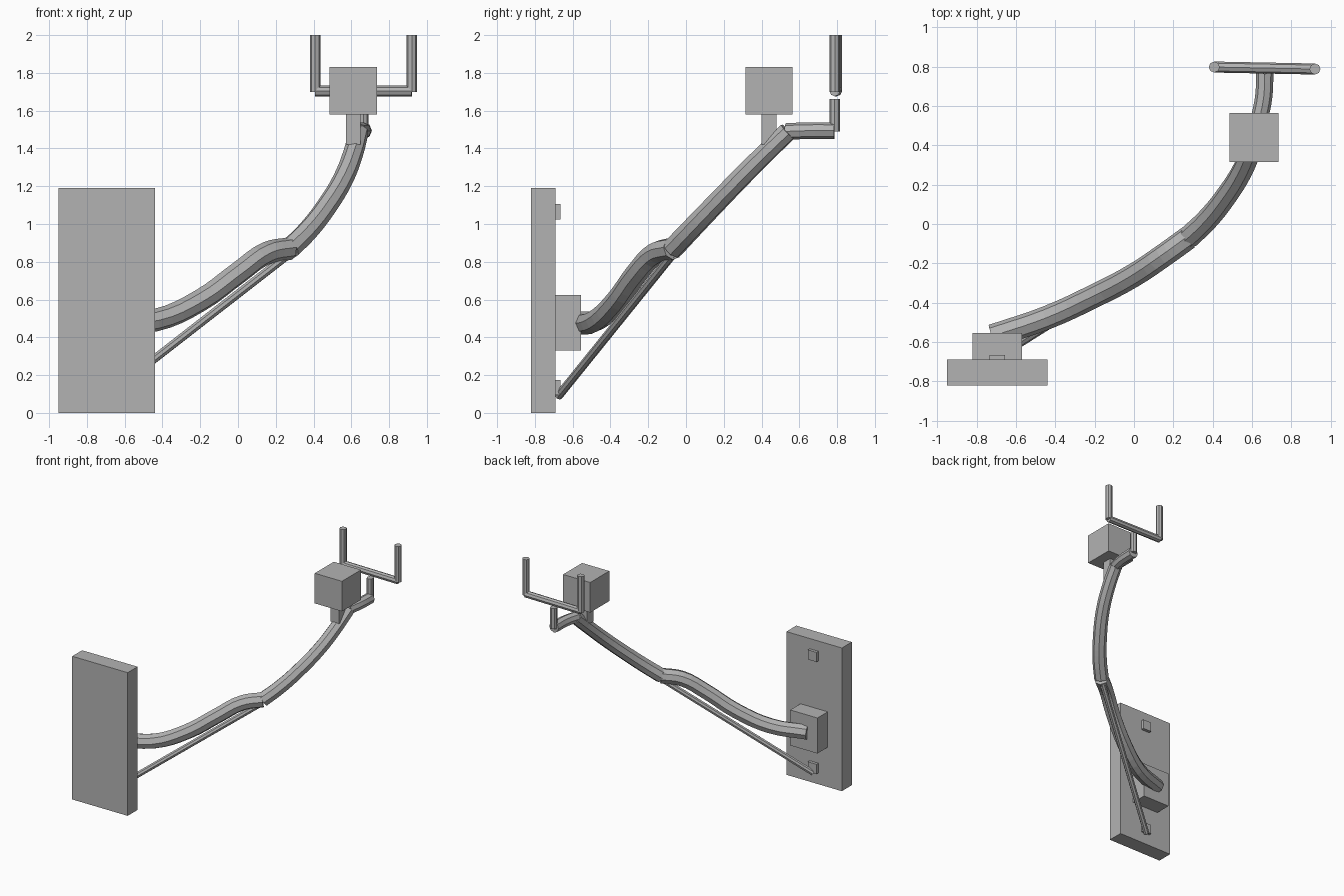
import bpy

default = bpy.data.objects.get("Cube")
if default:
    bpy.data.objects.remove(default, do_unlink=True)

# Single grey finish
grey = bpy.data.materials.new("plain grey")
color = (0.45, 0.45, 0.45, 1)
grey.use_nodes = True
grey.diffuse_color = color
grey.node_tree.nodes["Principled BSDF"].inputs["Base Color"].default_value = color


def box(name, low, high):
    """Flat-sided block between two corners."""
    centre = [(a + b) / 2 for a, b in zip(low, high)]
    bpy.ops.mesh.primitive_cube_add(size=1, location=centre)
    obj = bpy.context.object
    obj.name = name
    obj.scale = [b - a for a, b in zip(low, high)]
    bpy.ops.object.transform_apply(location=False, rotation=False, scale=True)
    obj.data.materials.append(grey)
    return obj


def tube(name, points, start_radius, end_radius=None):
    """Capped eight-sided tube swept smoothly through the points."""
    end_radius = end_radius or start_radius
    curve = bpy.data.curves.new(name + "_path", "CURVE")
    curve.dimensions = "3D"
    curve.bevel_depth = 1
    curve.bevel_resolution = 2
    curve.resolution_u = 4 if len(points) > 2 else 1
    curve.use_fill_caps = True
    spline = curve.splines.new("BEZIER")
    spline.use_smooth = False
    spline.bezier_points.add(len(points) - 1)
    for i, (knot, co) in enumerate(zip(spline.bezier_points, points)):
        t = i / (len(points) - 1)
        knot.co = co
        knot.radius = start_radius + (end_radius - start_radius) * t
        knot.handle_left_type = knot.handle_right_type = "AUTO"
    path = bpy.data.objects.new(name + "_path", curve)
    bpy.context.collection.objects.link(path)
    bpy.context.view_layer.update()
    graph = bpy.context.evaluated_depsgraph_get()
    mesh = bpy.data.meshes.new_from_object(path.evaluated_get(graph))
    bpy.data.objects.remove(path, do_unlink=True)
    mesh.materials.clear()
    mesh.materials.append(grey)
    obj = bpy.data.objects.new(name, mesh)
    bpy.context.collection.objects.link(obj)
    return obj


# Wall plate with its mounting blocks
box("wall_plate", (-0.95, -0.82, 0), (-0.44, -0.69, 1.19))
box("arm_mount", (-0.82, -0.69, 0.33), (-0.57, -0.555, 0.625))
for name, z in (("upper_lug", 1.025), ("lower_lug", 0.095)):
    box(name, (-0.735, -0.69, z), (-0.655, -0.665, z + 0.08))

# Bent arm in two sections meeting at a kink, and the brace below
kink = (0.275, -0.07, 0.87)
tube("lower_arm", [(-0.72, -0.57, 0.475), (-0.44, -0.475, 0.49), (-0.2, -0.365, 0.595),
                   (0, -0.26, 0.74), (0.15, -0.16, 0.845), kink], 0.06)
tube("upper_arm", [kink, (0.37, 0.02, 0.965), (0.46, 0.13, 1.08), (0.555, 0.28, 1.235),
                   (0.61, 0.42, 1.375), (0.64, 0.54, 1.49)], 0.058, 0.052)
tube("brace", [(-0.695, -0.675, 0.09), (0.27, -0.07, 0.84)], 0.023)

# Head box on its short post
box("head_post", (0.572, 0.4, 1.42), (0.648, 0.48, 1.59))
box("head_box", (0.485, 0.315, 1.58), (0.735, 0.565, 1.83))

# Tip with a fork at the end
tube("arm_tip", [(0.637, 0.53, 1.49), (0.66, 0.65, 1.494), (0.665, 0.785, 1.494)], 0.044)
tube("fork_post", [(0.665, 0.787, 1.49), (0.665, 0.787, 1.662)], 0.027)
left, right = (0.92, 0.788), (0.408, 0.798)
tube("fork_crossbar", [(*right, 1.704), (*left, 1.704)], 0.028)
for name, xy in (("left_prong", left), ("right_prong", right)):
    tube(name, [(*xy, 1.7), (*xy, 2)], 0.028)
